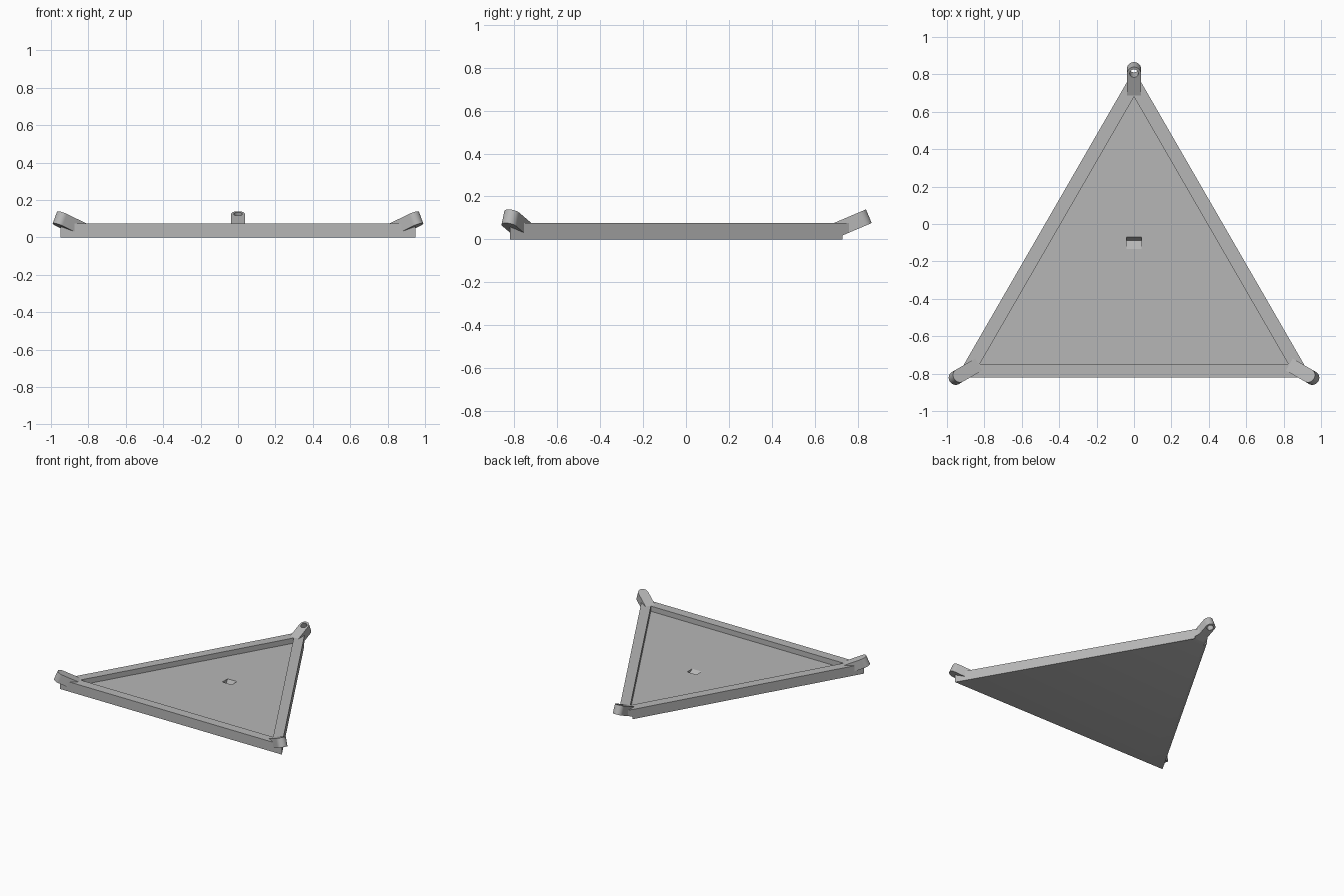
import bpy, bmesh, math
from mathutils import Matrix, Vector

if "Cube" in bpy.data.objects:
    bpy.data.objects.remove(bpy.data.objects["Cube"], do_unlink=True)

CENTRE = Vector((0, -0.272, 0))
RIM, FLOOR = 0.075, 0.035
TILT = math.radians(23)
THICK, HALF_W = 0.069, 0.037

grey = bpy.data.materials.new("plain grey")
grey.use_nodes = True
colour = (0.47, 0.47, 0.47, 1)
grey.diffuse_color = colour
grey.node_tree.nodes["Principled BSDF"].inputs["Base Color"].default_value = colour


def prism(name, outline, low, high, matrix=Matrix()):
    """Extrude a flat outline from low to high along local z."""
    bm = bmesh.new()
    face = bm.faces.new([bm.verts.new((x, y, low)) for x, y in outline])
    new = bmesh.ops.extrude_face_region(bm, geom=[face])["geom"]
    verts = [v for v in new if isinstance(v, bmesh.types.BMVert)]
    bmesh.ops.translate(bm, verts=verts, vec=(0, 0, high - low))
    bm.transform(matrix)
    bmesh.ops.recalc_face_normals(bm, faces=bm.faces)
    mesh = bpy.data.meshes.new(name)
    bm.to_mesh(mesh)
    bm.free()
    mesh.materials.append(grey)
    obj = bpy.data.objects.new(name, mesh)
    bpy.context.collection.objects.link(obj)
    return obj


def cut(target, cutter):
    """Subtract a cutter that stays hidden."""
    cutter.hide_render = True
    cutter.hide_set(True)
    cutter.display_type = 'WIRE'
    mod = target.modifiers.new(cutter.name, 'BOOLEAN')
    mod.operation, mod.solver, mod.object = 'DIFFERENCE', 'EXACT', cutter


def triangle(radius):
    angles = [math.radians(90 + 120 * i) for i in range(3)]
    return [(radius * math.cos(a), CENTRE.y + radius * math.sin(a)) for a in angles]


def circle(radius, y, start=0, sweep=360, steps=32):
    count = steps if sweep == 360 else steps + 1
    angles = [math.radians(start + sweep * i / steps) for i in range(count)]
    return [(radius * math.cos(a), y + radius * math.sin(a)) for a in angles]


# Triangular tray with a raised rim
tray = prism("tray", triangle(1.096), 0, RIM)
cut(tray, prism("tray_recess_cutter", triangle(0.952), FLOOR, RIM + 0.1))

# Tilted corner lugs with rounded ends and holes
lug_base = Matrix.Translation((0, 0.687, RIM)) @ Matrix.Rotation(TILT, 4, 'X')
cap_y = 0.128
lug_outline = [(-HALF_W, 0), (HALF_W, 0)] + circle(HALF_W, cap_y, 0, 180, 20)
slot_outline = [(-0.054, -0.2), (0.054, -0.2), (0.054, 0.4), (-0.054, 0.4)]
lugs = []
for i, side in enumerate(("back", "right", "left")):
    spin = (Matrix.Translation(CENTRE) @ Matrix.Rotation(math.radians(120 * i), 4, 'Z')
            @ Matrix.Translation(-CENTRE) @ lug_base)
    lug = prism(side + "_lug", lug_outline, -THICK, 0, spin)
    hole = prism(side + "_hole_cutter", circle(0.023, cap_y), -0.2, 0.1, spin)
    slot = prism(side + "_underside_cutter", slot_outline, -THICK - 0.15, -THICK, spin)
    cut(lug, hole)
    cut(tray, hole)
    cut(tray, slot)
    lugs.append(lug)

# Sloped pockets in the floor, profiles in y and z extruded along x
across = Matrix(((0, 0, 1, 0), (1, 0, 0, 0), (0, 1, 0, 0), (0, 0, 0, 1)))
centre_pocket = [(-0.068, 0.038), (-0.087, 0.006), (-0.138, 0.038)]
back_pocket = [(0.685, 0.036), (0.58, 0.006), (0.562, 0.036),
               (0.562, 0.09), (0.63, 0.09), (0.63, 0.036)]
cut(tray, prism("centre_pocket_cutter", centre_pocket, -0.04, 0.04, across))
cut(tray, prism("back_pocket_cutter", back_pocket, -0.04, 0.04, across))

# Apply the cuts and shade the round parts
for obj in [tray] + lugs:
    bpy.ops.object.select_all(action='DESELECT')
    obj.select_set(True)
    bpy.context.view_layer.objects.active = obj
    for mod in list(obj.modifiers):
        bpy.ops.object.modifier_apply(modifier=mod.name)
    bpy.ops.object.shade_smooth_by_angle(angle=math.radians(30))
for obj in list(bpy.data.objects):
    if obj.name.endswith("_cutter"):
        bpy.data.objects.remove(obj, do_unlink=True)
